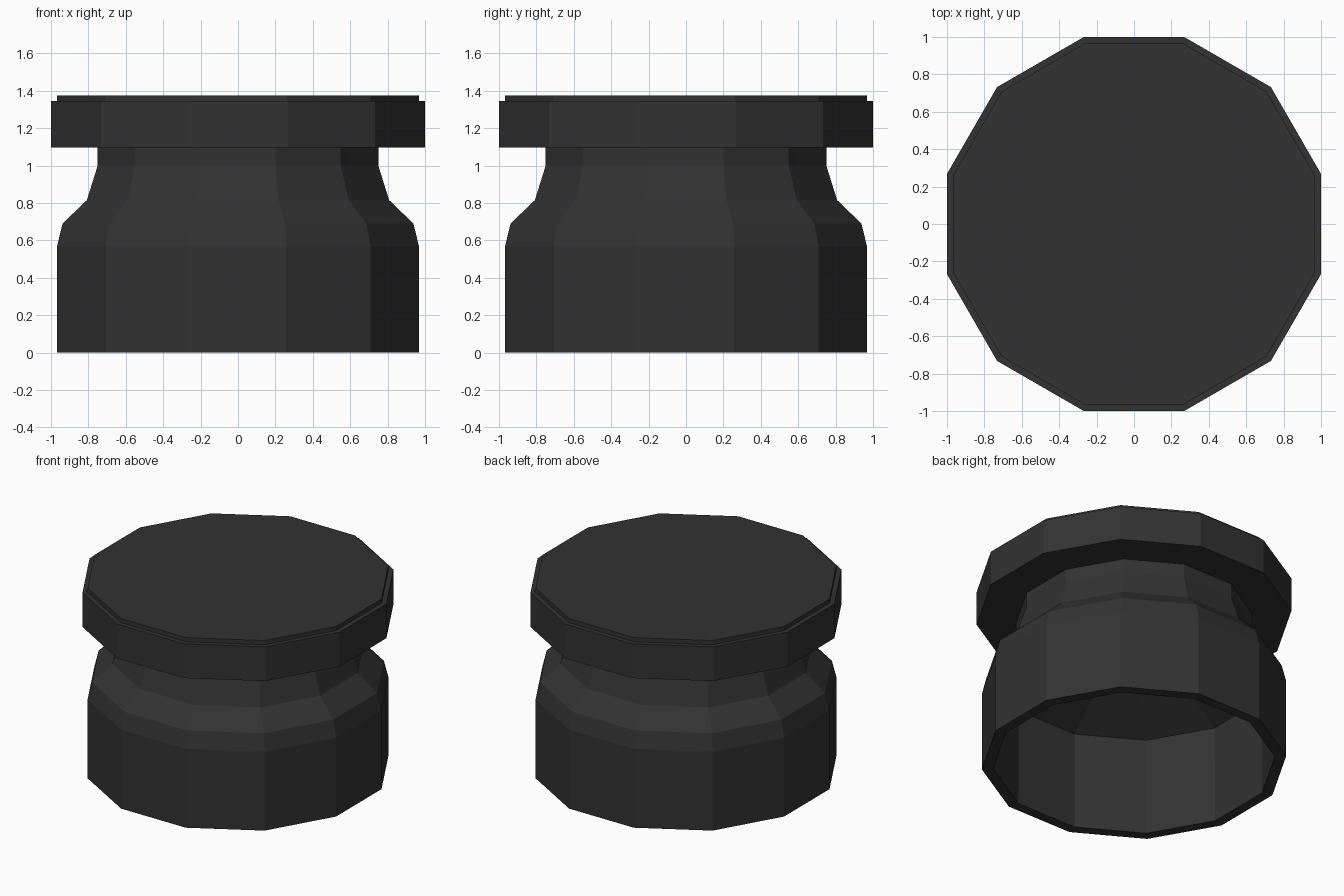
import bpy, bmesh, math

if "Cube" in bpy.data.objects:
    bpy.data.objects.remove(bpy.data.objects["Cube"])

SIDES = 12
K = 1 / math.cos(math.pi / SIDES)   # flat distance -> corner radius

dark = bpy.data.materials.new("charcoal black")
dark.diffuse_color = (0.032, 0.032, 0.032, 1)
dark.use_nodes = True
dark.node_tree.nodes["Principled BSDF"].inputs["Base Color"].default_value = dark.diffuse_color


def lathe(name, profile):
    """Closed twelve-sided solid from (flat distance, z) rings, capped at both ends."""
    bm = bmesh.new()
    rings = []
    for r, z in profile:
        ring = []
        for i in range(SIDES):
            a = 2 * math.pi * (i + 0.5) / SIDES
            ring.append(bm.verts.new((r * K * math.cos(a), r * K * math.sin(a), z)))
        rings.append(ring)
    for lo, hi in zip(rings, rings[1:]):
        for i in range(SIDES):
            j = (i + 1) % SIDES
            bm.faces.new((lo[i], lo[j], hi[j], hi[i]))
    bm.faces.new(rings[0])
    bm.faces.new(rings[-1])
    bmesh.ops.recalc_face_normals(bm, faces=bm.faces)
    me = bpy.data.meshes.new(name)
    bm.to_mesh(me)
    bm.free()
    me.materials.append(dark)
    ob = bpy.data.objects.new(name, me)
    bpy.context.collection.objects.link(ob)
    return ob


# Hollow body: sloped inner ceiling, down the inside wall, round the rim, up the outside
lathe("body", [(0.5, 0.88), (0.89, 0.7), (0.895, 0.0), (0.967, 0.0), (0.967, 0.57),
               (0.938, 0.69), (0.808, 0.815), (0.75, 1.0), (0.75, 1.1)])

# Overhanging lid with a small raised top
lathe("lid", [(0.75, 1.097), (1.0, 1.097), (1.0, 1.345), (0.967, 1.345), (0.967, 1.375)])
